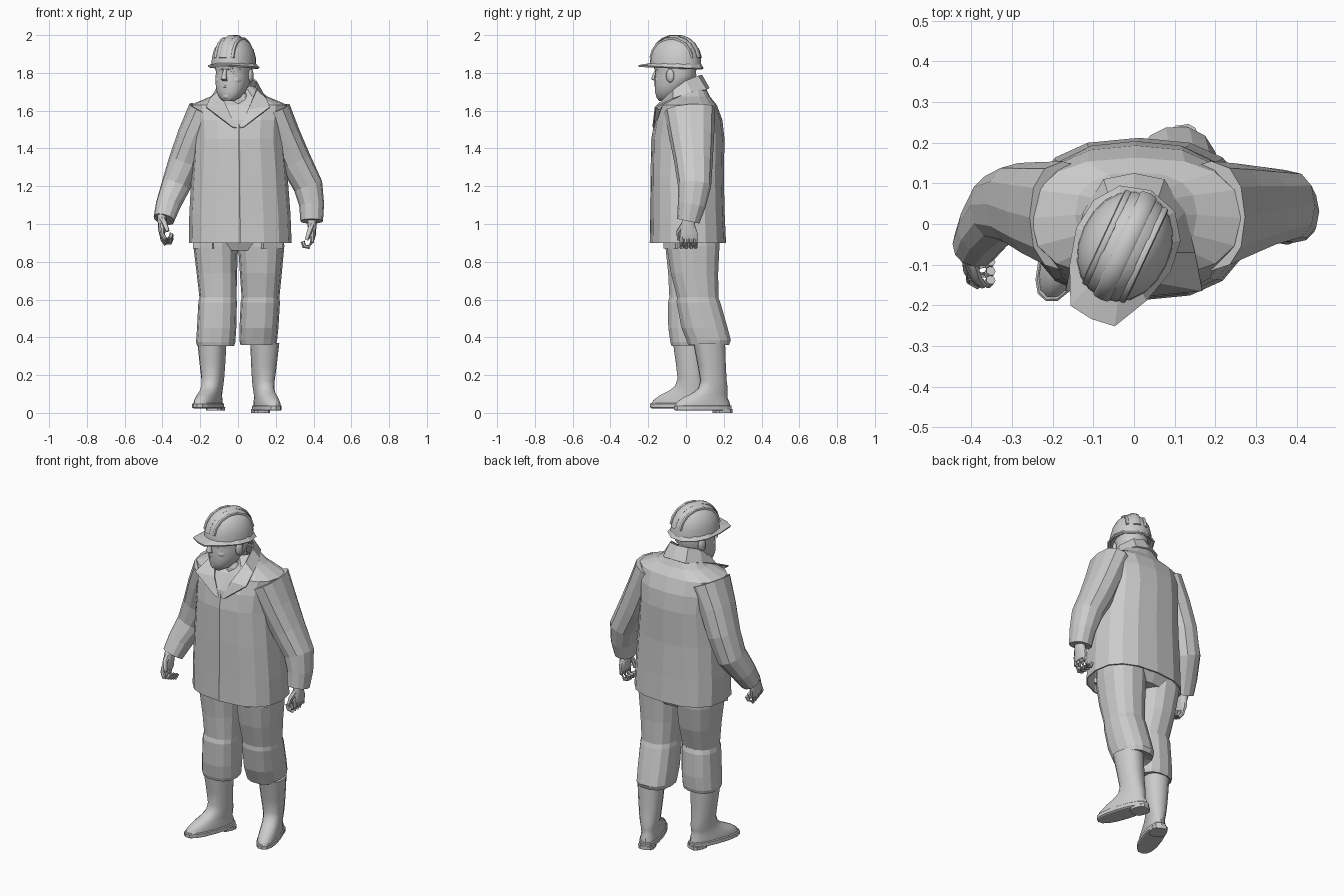
import bpy, bmesh, math
from mathutils import Vector


def make(name, verts, faces, smooth=None):
    me = bpy.data.meshes.new(name)
    bm = bmesh.new()
    vs = [bm.verts.new(v) for v in verts]
    for f in faces:
        bm.faces.new([vs[i] for i in f])
    bmesh.ops.recalc_face_normals(bm, faces=bm.faces)
    bm.to_mesh(me)
    bm.free()
    ob = bpy.data.objects.new(name, me)
    bpy.context.collection.objects.link(ob)
    if smooth:
        bpy.ops.object.select_all(action='DESELECT')
        ob.select_set(True)
        bpy.context.view_layer.objects.active = ob
        bpy.ops.object.shade_smooth_by_angle(angle=math.radians(smooth))
    return ob


def loft(name, rings, n=12, p=2.0, follow=False, smooth=None, caps=(True, True)):
    """Skin super-ellipse rings (x, y, z, rx, ry); follow turns them along the path."""
    pts = [Vector(r[:3]) for r in rings]
    verts = []
    for i, r in enumerate(rings):
        u, v = Vector((1, 0, 0)), Vector((0, 1, 0))
        if follow:
            d = (pts[min(i + 1, len(pts) - 1)] - pts[max(i - 1, 0)]).normalized()
            ref = Vector((0, 0, 1)) if abs(d.x) > 0.8 else u
            u = (ref - d * ref.dot(d)).normalized()
            v = d.cross(u)
        for k in range(n):
            a = 2 * math.pi * k / n
            c, s = math.cos(a), math.sin(a)
            verts.append(pts[i] + u * r[3] * math.copysign(abs(c) ** (2 / p), c)
                         + v * r[4] * math.copysign(abs(s) ** (2 / p), s))
    faces = [(i * n + k, i * n + (k + 1) % n, (i + 1) * n + (k + 1) % n, (i + 1) * n + k)
             for i in range(len(rings) - 1) for k in range(n)]
    if caps[0]:
        faces.append(range(n))
    if caps[1]:
        faces.append(range((len(rings) - 1) * n, len(rings) * n))
    return make(name, verts, faces, smooth)


def ball(name, loc, size):
    rings = [(*loc[:2], loc[2] + size[2] * math.sin(t), size[0] * math.cos(t), size[1] * math.cos(t))
             for t in [math.radians(a) for a in (-80, -50, -20, 20, 50, 80)]]
    return loft(name, rings, 10, smooth=60)


def thicken(ob, t):
    m = ob.modifiers.new("thickness", 'SOLIDIFY')
    m.thickness = t


# Jacket body, open at the hem, with a dip below the throat
jacket = loft("jacket_body", [
    (.012, .012, .90, .272, .200), (.010, .010, 1.05, .268, .195), (.008, .008, 1.25, .255, .192),
    (.005, .012, 1.45, .240, .192), (.005, .015, 1.55, .245, .178), (.005, .015, 1.63, .258, .148),
    (.005, .022, 1.675, .150, .105), (0, .025, 1.73, .085, .075)], 16, 2.5, caps=(False, False))
for v in jacket.data.vertices:
    if abs(v.co.x) < .03 and v.co.y < 0 and v.co.z > 1.6:
        v.co.y += .035
thicken(jacket, .008)
loft("jacket_zip", [(.010, -.188, .90, .006, .004), (.008, -.184, 1.25, .006, .004),
                    (.005, -.180, 1.45, .006, .004), (.005, -.166, 1.53, .006, .004)], 4, follow=True)

# Jacket collar, half outline mirrored: inner upper edge and outer lower edge
top = [(0, .085, 1.79), (.06, .065, 1.785), (.098, 0, 1.76), (.1, -.07, 1.71), (.055, -.145, 1.61), (.008, -.172, 1.51)]
low = [(0, .125, 1.72), (.075, .11, 1.712), (.125, .03, 1.70), (.15, -.07, 1.665), (.168, -.165, 1.62), (.03, -.178, 1.515)]
mirror = lambda pts: [(-x, y, z) for x, y, z in pts[:0:-1]] + pts
m = len(top) * 2 - 1
collar = make("jacket_collar", mirror(top) + mirror(low),
              [(i, i + 1, m + i + 1, m + i) for i in range(m - 1)])
thicken(collar, .008)
loft("shirt_collar", [(0, -.01, 1.58, .07, .085), (0, -.015, 1.66, .072, .075), (0, -.01, 1.69, .07, .068)], 12)

# Sleeves
loft("left_sleeve", [
    (.19, .02, 1.60, .09, .135), (.245, .03, 1.47, .085, .12), (.305, .04, 1.33, .085, .102),
    (.372, .045, 1.20, .078, .088), (.39, .03, 1.10, .066, .074), (.39, .012, 1.015, .06, .06)], 12, 2.3, True)
loft("right_sleeve", [
    (-.175, .02, 1.60, .09, .135), (-.235, .035, 1.47, .085, .118), (-.285, .05, 1.33, .083, .10),
    (-.33, .04, 1.20, .077, .085), (-.37, -.015, 1.10, .066, .068), (-.392, -.055, 1.025, .056, .056)], 12, 2.3, True)


# Hands: palm, curled fingers and thumb, hanging from the wrist
def hand(side, s, loc, tilt):
    parts = [loft(side + "_palm", [(0, 0, .03, .028, .032), (0, 0, -.03, .023, .038),
                                   (0, .004, -.075, .021, .05), (0, .004, -.1, .014, .046)], 10, 2.4, smooth=50)]
    for i, y in enumerate((-.034, -.010, .015, .039)):
        r = .012 if i < 3 else .0105
        path = [(0, -.085), (0, -.115), (-.018, -.143), (-.042, -.138), (-.05, -.112)]
        parts.append(loft(f"{side}_finger_{i + 1}", [(x * s, y, z, r, r) for x, z in path], 7, 2, True, 50))
    parts.append(loft(side + "_thumb", [(0, -.025, -.025, .016, .016), (-.014 * s, -.05, -.06, .014, .014),
                                        (-.03 * s, -.05, -.105, .01, .01)], 7, 2, True, 50))
    for ob in parts:
        ob.location = loc
        ob.rotation_euler = (math.radians(tilt), 0, 0)


hand("left", 1, (.392, .012, 1.02), 0)
hand("right", -1, (-.402, -.064, 1.04), -22)

# Trousers with a baggy knee and a turned-in hem
loft("trouser_seat", [(.003, .035, .86, .20, .12), (.003, .035, .92, .235, .15), (.003, .035, 1.02, .235, .15)], 16, 2.4)
loft("right_trouser_leg", [
    (-.116, .03, 1.0, .12, .148), (-.118, .03, .88, .118, .142), (-.112, .025, .74, .107, .122),
    (-.106, .008, .61, .098, .098), (-.108, .008, .585, .102, .106), (-.113, .012, .45, .104, .108),
    (-.118, .015, .375, .104, .10), (-.118, .015, .355, .098, .094), (-.118, .015, .365, .07, .07)], 14, 2.4)
loft("left_trouser_leg", [
    (.123, .04, 1.0, .12, .145), (.123, .038, .88, .122, .142), (.121, .045, .74, .111, .128),
    (.119, .062, .61, .10, .112), (.118, .066, .585, .104, .118), (.111, .098, .45, .103, .125),
    (.107, .12, .385, .10, .12), (.107, .12, .36, .094, .11), (.107, .12, .37, .07, .07)], 14, 2.4)
for s in (-1, 1):
    bpy.ops.mesh.primitive_cube_add(size=1, location=(s * .178, -.075, .885), rotation=(0, 0, s * .55))
    flap = bpy.context.object
    flap.name = "pocket_flap"
    flap.scale = (.12, .03, .03)


# Boots: shaft with foot, sole and heel
def boot(side, ankle, turn, lean, lift):
    shape = [(-.078, .03, .052, .155), (-.072, .055, .053, .148), (-.058, .08, .05, .125),
             (-.028, .105, .05, .098), (-.008, .13, .052, .08), (0, .17, .057, .07),
             (0, .25, .065, .074), (0, .37, .074, .084)]
    parts = [loft(side + "_boot", [(0, y + lean * z, z, a, b) for y, z, a, b in shape], 16, 2.3, smooth=40),
             loft(side + "_boot_sole", [(0, -.08, .012, .052, .152), (0, -.08, .016, .058, .16),
                                        (0, -.08, .036, .058, .161), (0, -.08, .04, .053, .156)], 16, 2.4),
             loft(side + "_boot_heel", [(0, .03, 0, .046, .05), (0, .03, .02, .048, .05)], 12, 3)]
    for ob in parts:
        ob.location = (*ankle, lift)
        ob.rotation_euler[2] = math.radians(turn)


boot("right", (-.13, .035), -21, -.06, .012)
boot("left", (.128, .165), 18, -.12, 0)

# Head and hard hat are built facing -y, then turned to the side
head_parts = []
add = head_parts.append
add(loft("head", [
    (0, -.066, 1.652, .03, .026), (0, -.052, 1.668, .053, .052), (0, -.036, 1.70, .073, .076),
    (0, -.016, 1.74, .085, .096), (0, 0, 1.785, .088, .112), (0, 0, 1.805, .088, .108),
    (0, 0, 1.825, .09, .114), (0, .002, 1.87, .09, .115)], 20, 2.3, smooth=50))
add(loft("nose", [(0, -.108, 1.82, .009, .008), (0, -.122, 1.79, .012, .013),
                  (0, -.125, 1.768, .019, .017), (0, -.112, 1.758, .014, .01)], 8, smooth=60))
add(loft("upper_lip", [(-.03, -.096, 1.722, .003, .003), (0, -.11, 1.728, .006, .008),
                       (.03, -.096, 1.722, .003, .003)], 6, 2, True, 60))
add(loft("lower_lip", [(-.026, -.095, 1.716, .003, .003), (0, -.106, 1.712, .007, .008),
                       (.026, -.095, 1.716, .003, .003)], 6, 2, True, 60))
add(ball("chin", (0, -.088, 1.678), (.03, .022, .02)))
for s in (-1, 1):
    add(loft("brow", [(s * .012, -.108, 1.82, .006, .008), (s * .04, -.1, 1.826, .007, .008),
                      (s * .07, -.072, 1.818, .005, .007)], 6, 2, True, 60))
    add(ball("eye", (s * .034, -.094, 1.802), (.014, .011, .009)))
    add(ball("cheek", (s * .045, -.07, 1.762), (.03, .03, .025)))
    ear = ball("ear", (s * .094, .012, 1.785), (.012, .024, .036))
    add(ear)

# Hard hat dome with three raised ribs
dome = [(1.838, .112, .14), (1.88, .11, .137), (1.92, .10, .125), (1.955, .081, .102),
        (1.98, .054, .07), (1.993, .025, .034)]
add(loft("hat_dome", [(0, 0, z, a, b) for z, a, b in dome], 20, 2.1, smooth=50))
for x, w in ((-.05, .009), (0, .022), (.05, .009)):
    arc = [(z, b * math.sqrt(1 - (x / a) ** 2)) for z, a, b in dome[1:] if a > abs(x)]
    path = [(x, -y, z) for z, y in arc] + [(x, y, z) for z, y in arc[::-1]]
    add(loft("hat_rib", [(*q, w, .007) for q in path], 8, 2.5, True, 50))

# Hat brim: wide flat peak at the front, narrow rim behind
half = [(0, -.197), (.06, -.189), (.104, -.1), (.128, -.01), (.118, .07), (.075, .13), (0, .152)]
rim = half + [(-x, y) for x, y in half[-2:0:-1]]
n = len(rim)
outer = [(x, y, 1.832 - .05 * y) for x, y in rim]
inner = []
for x, y in rim:
    k = .98 / math.hypot(x / .112, y / .14)
    inner.append((x * k, y * k, 1.852))
brim = make("hat_brim", outer + inner, [(i, (i + 1) % n, n + (i + 1) % n, n + i) for i in range(n)])
thicken(brim, .01)
add(brim)
for ob in head_parts:
    ob.location = (-.022, -.055, 0)
    ob.rotation_euler[2] = math.radians(-25)
loft("neck", [(0, .01, 1.56, .068, .072), (-.005, -.005, 1.66, .064, .066), (-.015, -.025, 1.78, .066, .07)],
     14, smooth=50)
